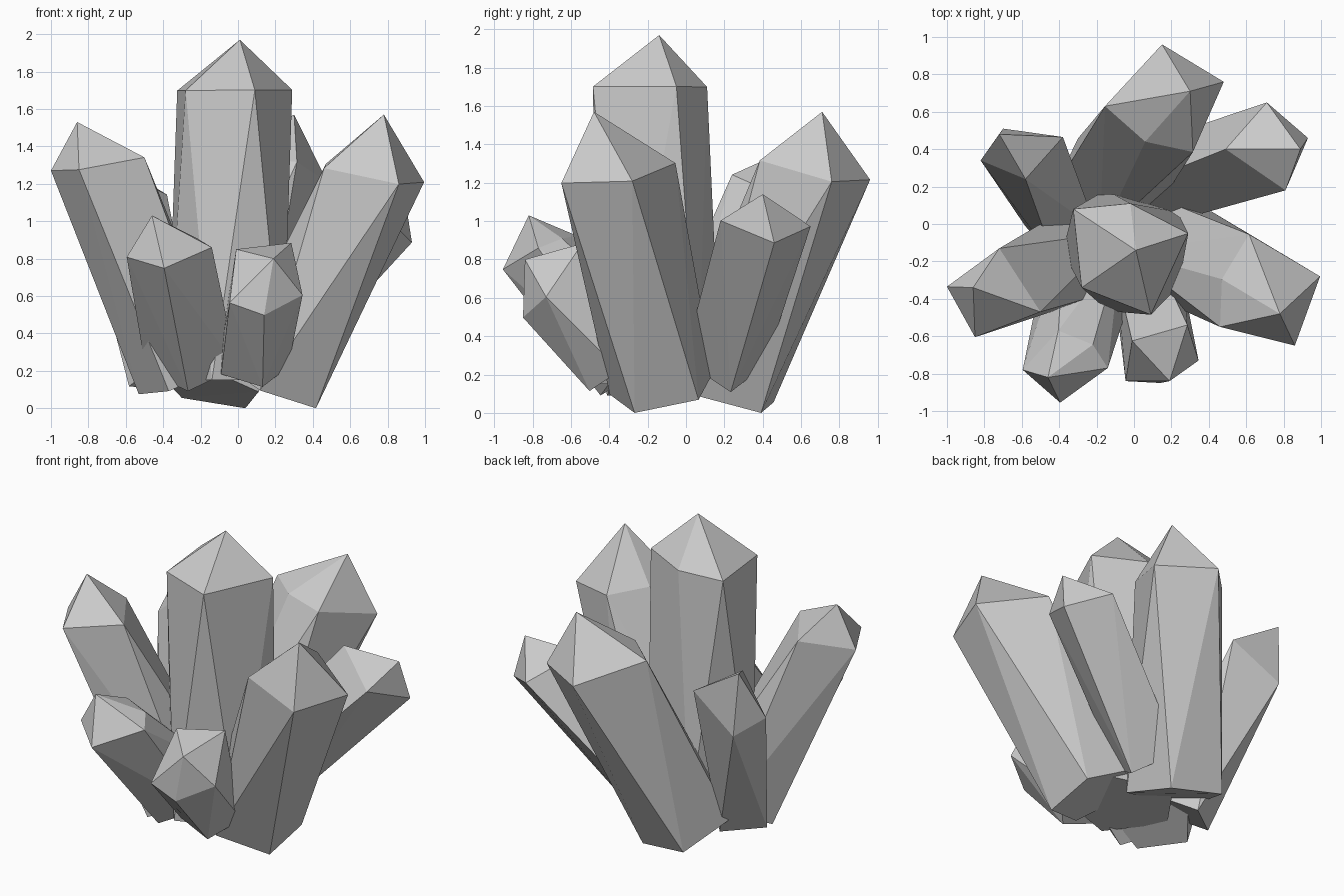
import bpy, bmesh
from math import radians, cos, sin, tau
from mathutils import Vector

if "Cube" in bpy.data.objects:
    bpy.data.objects.remove(bpy.data.objects["Cube"])


def crystal(name, outline, cap_z, tip, base, radius, roll, steep=1.0):
    """Faceted prism: regular foot across the leaning axis, uneven slanted cap, pointed tip."""
    n = len(outline)
    cx = sum(p[0] for p in outline) / n
    cy = sum(p[1] for p in outline) / n
    base = Vector(base)
    axis = Vector((cx, cy, cap_z)) - base
    points = [Vector(tip)]
    # cap ring, on a plane tilted with the lean
    for x, y in outline:
        drop = steep * (axis.x * (x - cx) + axis.y * (y - cy)) / axis.z
        points.append(Vector((x, y, cap_z - drop)))
    # foot ring
    d = axis.normalized()
    u = (Vector((1, 0, 0)) - d * d.x).normalized()
    v = d.cross(u)
    for k in range(n):
        a = radians(roll) + tau * k / n
        p = base + (u * cos(a) + v * sin(a)) * radius
        p.z = max(p.z, 0)
        points.append(p)
    # flat facets around all the points
    bm = bmesh.new()
    for p in points:
        bm.verts.new(p)
    bmesh.ops.convex_hull(bm, input=bm.verts)
    bmesh.ops.recalc_face_normals(bm, faces=bm.faces)
    mesh = bpy.data.meshes.new(name)
    bm.to_mesh(mesh)
    bm.free()
    bpy.context.collection.objects.link(bpy.data.objects.new(name, mesh))


# tall middle crystal
crystal("centre_crystal",
        [(-.325, .08), (-.28, -.34), (.09, -.485), (.29, -.05), (-.02, .11)],
        1.70, (.01, -.14, 1.97), (-.04, -.14, .15), .34, 109)

# large leaning crystals
crystal("right_crystal",
        [(.995, -.28), (.615, -.055), (.47, -.295), (.46, -.55), (.86, -.65)],
        1.26, (.78, -.48, 1.57), (.20, -.12, .12), .29, 36, 0.45)
crystal("left_crystal",
        [(-1.0, -.335), (-.85, -.605), (-.50, -.47), (-.615, -.31), (-.72, -.13)],
        1.31, (-.86, -.34, 1.53), (-.28, -.17, .17), .27, 249, 0.4)
crystal("back_crystal",
        [(.15, .96), (-.155, .63), (.06, .44), (.315, .385), (.48, .76)],
        1.285, (.30, .71, 1.57), (-.155, .20, .11), .30, 48, 0.6)

# four-sided back crystals
crystal("back_right_crystal",
        [(.71, .65), (.49, .40), (.81, .18), (.93, .46)],
        1.0, (.89, .40, 1.14), (.06, .20, .26), .22, 20, 0.6)
crystal("back_left_crystal",
        [(-.38, .465), (-.70, .51), (-.82, .34), (-.58, .24)],
        1.09, (-.72, .48, 1.35), (-.39, -.02, .17), .20, 81, 2.0)

# short front crystals
crystal("front_left_crystal",
        [(-.595, -.78), (-.395, -.955), (-.14, -.77), (-.22, -.645), (-.405, -.57)],
        .85, (-.46, -.82, 1.03), (-.24, -.25, .26), .26, 192, 0.55)
crystal("front_crystal",
        [(-.045, -.84), (.14, -.85), (.345, -.73), (.285, -.54), (-.01, -.625)],
        .68, (.19, -.84, .80), (.07, -.36, .24), .20, 288, 1.7)
